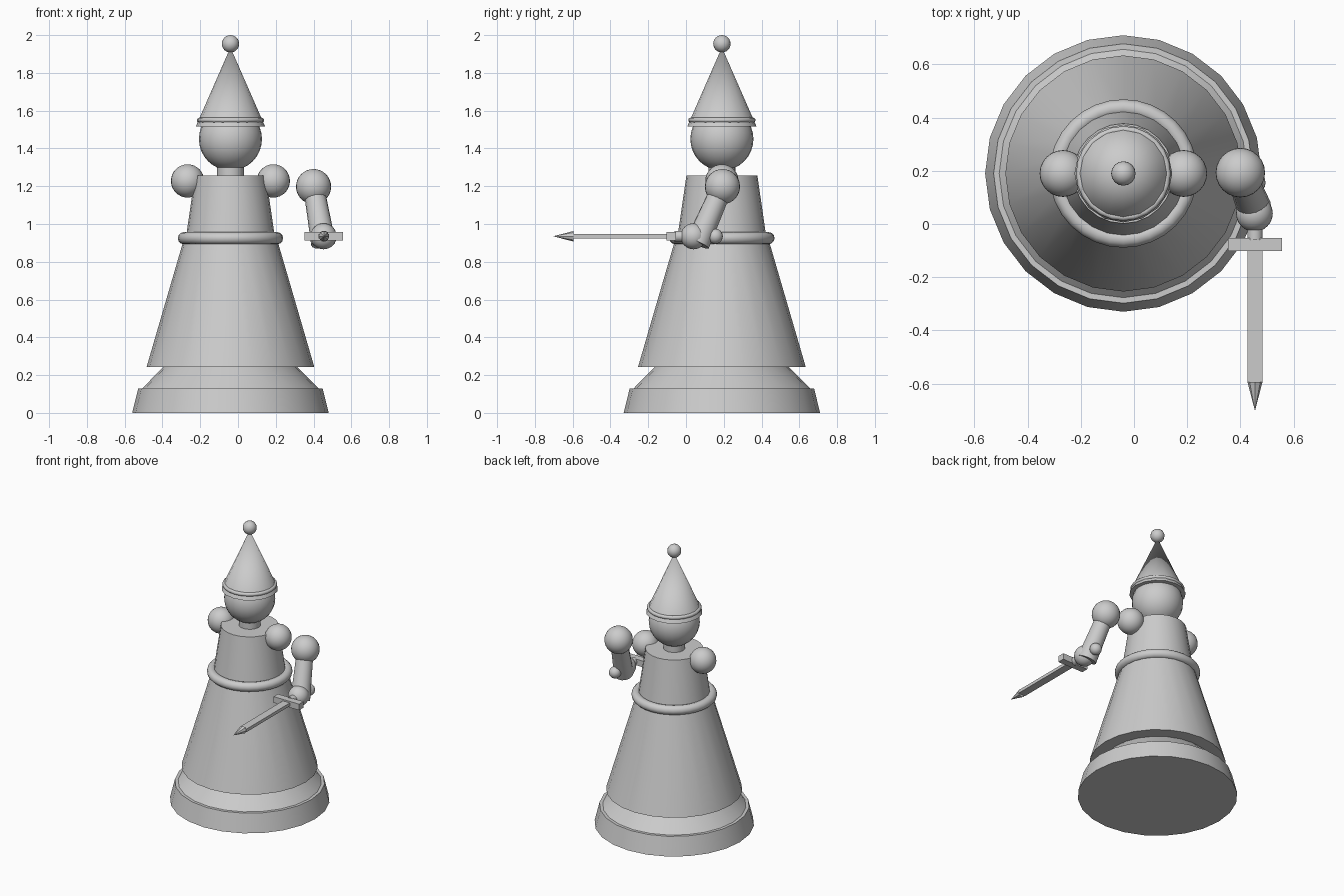
import bpy
import math
from mathutils import Vector

if "Cube" in bpy.data.objects:
    bpy.data.objects.remove(bpy.data.objects["Cube"])

AX, AY = -0.04, 0.19      # axis of the body
SX, SZ = 0.455, 0.935     # line of the sword

stone = bpy.data.materials.new("grey stone")
stone.diffuse_color = (0.6, 0.6, 0.6, 1)
stone.use_nodes = True
stone.node_tree.nodes["Principled BSDF"].inputs["Base Color"].default_value = stone.diffuse_color


def finish(name, smooth=True):
    ob = bpy.context.object
    ob.name = name
    ob.data.materials.append(stone)
    if smooth:
        bpy.ops.object.shade_smooth_by_angle(angle=math.radians(32))
    return ob


def taper(name, a, b, ra, rb, sides=24):
    """Closed cone or cylinder running from point a to point b."""
    a, b = Vector(a), Vector(b)
    d = b - a
    bpy.ops.mesh.primitive_cone_add(vertices=sides, radius1=ra, radius2=rb,
                                    depth=d.length, location=(a + b) / 2)
    ob = finish(name)
    ob.rotation_euler = d.to_track_quat('Z', 'Y').to_euler() if d.x or d.y else (0, 0, 0)
    return ob


def upright(name, z0, z1, r0, r1, sides=24):
    return taper(name, (AX, AY, z0), (AX, AY, z1), r0, r1, sides)


def ball(name, loc, r, seg=24, rings=16):
    bpy.ops.mesh.primitive_uv_sphere_add(segments=seg, ring_count=rings, radius=r, location=loc)
    return finish(name)


def ring(name, z, major, minor, seg=32):
    bpy.ops.mesh.primitive_torus_add(location=(AX, AY, z), major_radius=major, minor_radius=minor,
                                     major_segments=seg, minor_segments=12)
    return finish(name)


def box(name, loc, size):
    bpy.ops.mesh.primitive_cube_add(size=1, location=loc)
    ob = finish(name, smooth=False)
    ob.scale = size
    return ob


# Stepped base and robe
upright("base", 0, 0.13, 0.52, 0.488)
upright("base_step", 0.13, 0.25, 0.467, 0.348)
upright("skirt", 0.243, 0.925, 0.444, 0.245)
ring("belt", 0.925, 0.247, 0.032)
upright("torso", 0.925, 1.256, 0.236, 0.188)

# Neck, head and pointed hat
upright("neck", 1.24, 1.32, 0.071, 0.071, 16)
ball("head", (AX, AY, 1.45), 0.167)
upright("hat", 1.515, 1.935, 0.184, 0, 16)
ring("hat_band", 1.55, 0.165, 0.013, 24)
ball("hat_bobble", (AX, AY, 1.954), 0.046, 16, 12)

# Shoulders
for side, s in (("left", -1), ("right", 1)):
    ball(side + "_shoulder", (AX + s * 0.227, AY, 1.228), 0.088)

# Detached sword arm
ball("arm_joint", (0.40, 0.193, 1.198), 0.093)
taper("arm", (0.40, 0.193, 1.198), (0.452, 0.061, 0.897), 0.055, 0.065, 16)
ball("hand", (0.453, 0.04, SZ), 0.069)

# Sword pointing forwards
ball("pommel", (SX, 0.155, SZ), 0.04, 16, 12)
taper("grip", (SX, 0.155, SZ), (SX, -0.06, SZ), 0.029, 0.029, 16)
box("guard", (SX, -0.077, SZ), (0.204, 0.05, 0.044))
box("blade", (SX, -0.345, SZ), (0.056, 0.5, 0.022))
taper("blade_tip", (SX, -0.595, SZ), (SX, -0.703, SZ), 0.028, 0, 8)
